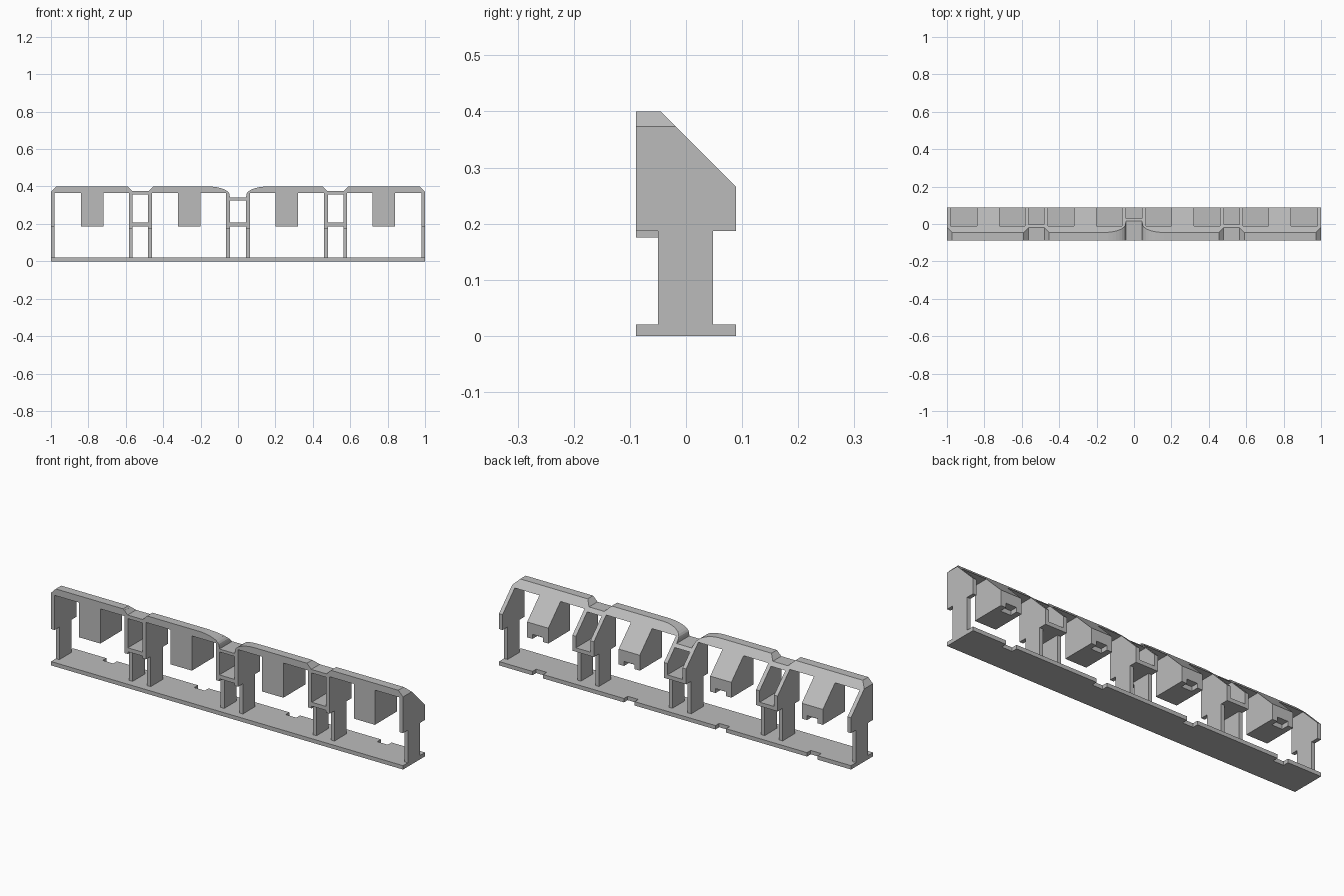
import bpy, bmesh, math

if "Cube" in bpy.data.objects:
    bpy.data.objects.remove(bpy.data.objects["Cube"])

grey = bpy.data.materials.new("plain grey")
grey.use_nodes = True
COLOUR = (0.5, 0.5, 0.5, 1)
grey.diffuse_color = COLOUR
grey.node_tree.nodes["Principled BSDF"].inputs["Base Color"].default_value = COLOUR

DEPTH = 0.089      # half depth of the whole rack
FOOT = 0.02        # base thickness
SHOULDER = 0.187   # height where the walls widen
PAIR = 0.522       # centre of each outer pair of walls
WALL = 0.02
NOTCH = 0.03       # half width of the notches


def loft(name, rings):
    """Join rings of equal length into one closed solid."""
    bm = bmesh.new()
    loops = [[bm.verts.new(p) for p in ring] for ring in rings]
    n = len(loops[0])
    for a, b in zip(loops, loops[1:]):
        for i in range(n):
            j = (i + 1) % n
            bm.faces.new((a[i], a[j], b[j], b[i]))
    bm.faces.new(loops[0][::-1])
    bm.faces.new(loops[-1])
    bmesh.ops.recalc_face_normals(bm, faces=bm.faces)
    mesh = bpy.data.meshes.new(name)
    bm.to_mesh(mesh)
    bm.free()
    mesh.materials.append(grey)
    obj = bpy.data.objects.new(name, mesh)
    bpy.context.collection.objects.link(obj)
    return obj


def slab(name, profile, x0, x1):
    """Extrude a side profile of (y, z) points along x."""
    return loft(name, [[(x, y, z) for y, z in profile] for x in (x0, x1)])


def slope(z):
    """Depth of the sloping back at height z."""
    return 0.355 - z


def head(top):
    """Upper outline shared by the walls and blocks, from back to front."""
    return [(DEPTH, SHOULDER), (DEPTH, slope(DEPTH)), (slope(top), top), (-DEPTH, top)]


# Base plate with notches along the back edge
outline = [(-1, -DEPTH), (1, -DEPTH), (1, DEPTH)]
block_centres = (-0.78, -0.26, 0.26, 0.78)
for c in reversed(block_centres):
    outline += [(c + NOTCH, DEPTH), (c + NOTCH, DEPTH - 0.03),
                (c - NOTCH, DEPTH - 0.03), (c - NOTCH, DEPTH)]
outline.append((-1, DEPTH))
loft("base_plate", [[(x, y, z) for x, y in outline] for z in (0, FOOT)])


# Upright walls, wide above and narrow below
def wall(name, x, top, lip):
    profile = [(-0.05, FOOT), (0.048, FOOT), (0.048, SHOULDER)] + head(top)
    profile += [(-DEPTH, lip), (-0.05, lip)]
    slab(name, profile, x - WALL / 2, x + WALL / 2)


for side, s in (("left", 1), ("right", -1)):
    wall(side + "_end_wall", s * (1 - WALL / 2), 0.365, SHOULDER)
    wall(side + "_centre_wall", s * 0.053, 0.325, 0.175)
    for part, d in (("inner", -0.051), ("outer", 0.051)):
        wall(f"{side}_{part}_wall", s * (PAIR + d), 0.357, 0.175)

# Shelves joining each pair of walls
for name, c in (("left", PAIR), ("centre", 0), ("right", -PAIR)):
    shelf = [(-DEPTH, SHOULDER), (DEPTH, SHOULDER), (DEPTH, 0.207), (-DEPTH, 0.207)]
    slab(name + "_shelf", shelf, c - 0.043, c + 0.043)

# Hanging blocks, notched at the lower back
for i, c in enumerate(block_centres, 1):
    full = head(0.365) + [(-DEPTH, SHOULDER)]
    cut = [(0.05, SHOULDER), (0.05, 0.21), (DEPTH, 0.21)] + full[1:]
    slab(f"block_{i}_right", full, c - 0.06, c - NOTCH)
    slab(f"block_{i}_middle", cut, c - NOTCH, c + NOTCH)
    slab(f"block_{i}_left", full, c + NOTCH, c + 0.06)

# Top rail: half of its stations (x, top, bottom), then mirrored
E = 0.0002
half = [(0.043, 0.34, 0.325)]
for k in range(9):
    a = math.radians(90) * k / 8
    x = 0.16 - 0.115 * math.cos(a)
    half.append((x, 0.355 + 0.045 * math.sin(a), 0.325 if x < 0.063 else 0.365))
split = next(i for i, st in enumerate(half) if st[2] > 0.36)
x0, x1 = half[split - 1], half[split]
f = (0.063 - x0[0]) / (x1[0] - x0[0])
edge = x0[1] + f * (x1[1] - x0[1])
half[split:split] = [(0.063, edge, 0.325), (0.063 + E, edge, 0.365)]
half += [(PAIR - 0.068, 0.4, 0.365), (PAIR - 0.061 - E, 0.393, 0.365),
         (PAIR - 0.061, 0.393, 0.357), (PAIR - 0.043, 0.375, 0.357),
         (PAIR + 0.043, 0.375, 0.357), (PAIR + 0.061, 0.393, 0.357),
         (PAIR + 0.061 + E, 0.393, 0.365), (PAIR + 0.068, 0.4, 0.365),
         (0.973, 0.4, 0.365), (1, 0.373, 0.365)]
stations = [(-x, t, b) for x, t, b in reversed(half)] + half
loft("top_rail", [[(x, -DEPTH, b), (x, -DEPTH, t), (x, slope(t), t), (x, slope(b), b)]
                  for x, t, b in stations])
